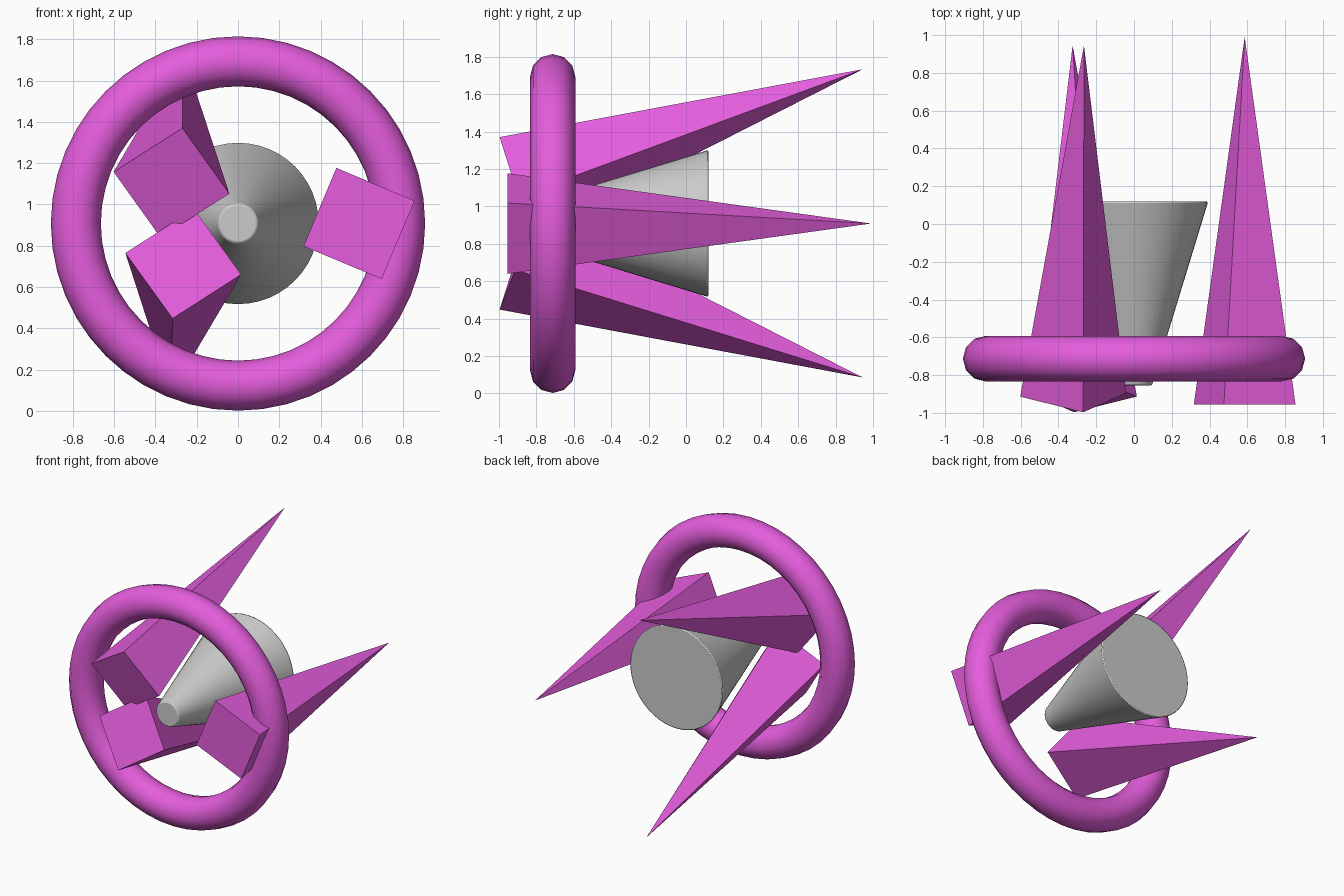
import bpy, bmesh, math
from mathutils import Vector, Matrix

if "Cube" in bpy.data.objects:
    bpy.data.objects.remove(bpy.data.objects["Cube"])

CZ = 0.908  # height of the main axis

magenta = bpy.data.materials.new("magenta")
magenta.diffuse_color = (0.78, 0.11, 0.72, 1)
magenta.use_nodes = True
magenta.node_tree.nodes["Principled BSDF"].inputs["Base Color"].default_value = magenta.diffuse_color


def spike(name, base, apex, corner):
    """Square pyramid: base centre, apex, and (x, z) offset of one base corner."""
    base, apex = Vector(base), Vector(apex)
    axis = apex - base
    # tilt the corner into the plane square to the axis
    dy = -(corner[0] * axis.x + corner[1] * axis.z) / axis.y
    first = Vector((corner[0], dy, corner[1]))
    bm = bmesh.new()
    ring = [bm.verts.new(base + Matrix.Rotation(i * math.pi / 2, 3, axis) @ first)
            for i in range(4)]
    tip = bm.verts.new(apex)
    bm.faces.new(ring)
    for i in range(4):
        bm.faces.new((ring[i], ring[(i + 1) % 4], tip))
    bmesh.ops.recalc_face_normals(bm, faces=bm.faces[:])
    mesh = bpy.data.meshes.new(name)
    bm.to_mesh(mesh)
    bm.free()
    mesh.materials.append(magenta)
    bpy.context.collection.objects.link(bpy.data.objects.new(name, mesh))


# Three spikes: one straight, two splayed outward
spike("right_spike", (0.586, -0.955, CZ), (0.586, 0.99, CZ), (0.269, 0.11))
spike("upper_spike", (-0.322, -0.905, 1.105), (-0.265, 0.945, 1.733), (0.053, 0.265))
spike("lower_spike", (-0.265, -0.905, 0.713), (-0.325, 0.945, 0.085), (-0.052, -0.265))

# Ring around the front
bpy.ops.mesh.primitive_torus_add(major_radius=0.785, minor_radius=0.121,
                                 major_segments=48, minor_segments=12,
                                 location=(0, -0.713, CZ),
                                 rotation=(math.pi / 2, 0, 0))
ring = bpy.context.object
ring.name = "front_ring"
ring.data.materials.append(magenta)
bpy.ops.object.shade_smooth()

# Tapered core, wide end at the back, with softened rims
bpy.ops.mesh.primitive_cone_add(vertices=48, radius1=0.393, radius2=0.095,
                                depth=0.975, location=(0, -0.368, CZ),
                                rotation=(math.pi / 2, 0, 0))
core = bpy.context.object
core.name = "tapered_core"
bevel = core.modifiers.new("rim", "BEVEL")
bevel.width = 0.009
bevel.segments = 2
bevel.limit_method = 'ANGLE'
bpy.ops.object.shade_smooth_by_angle(angle=math.radians(40))
